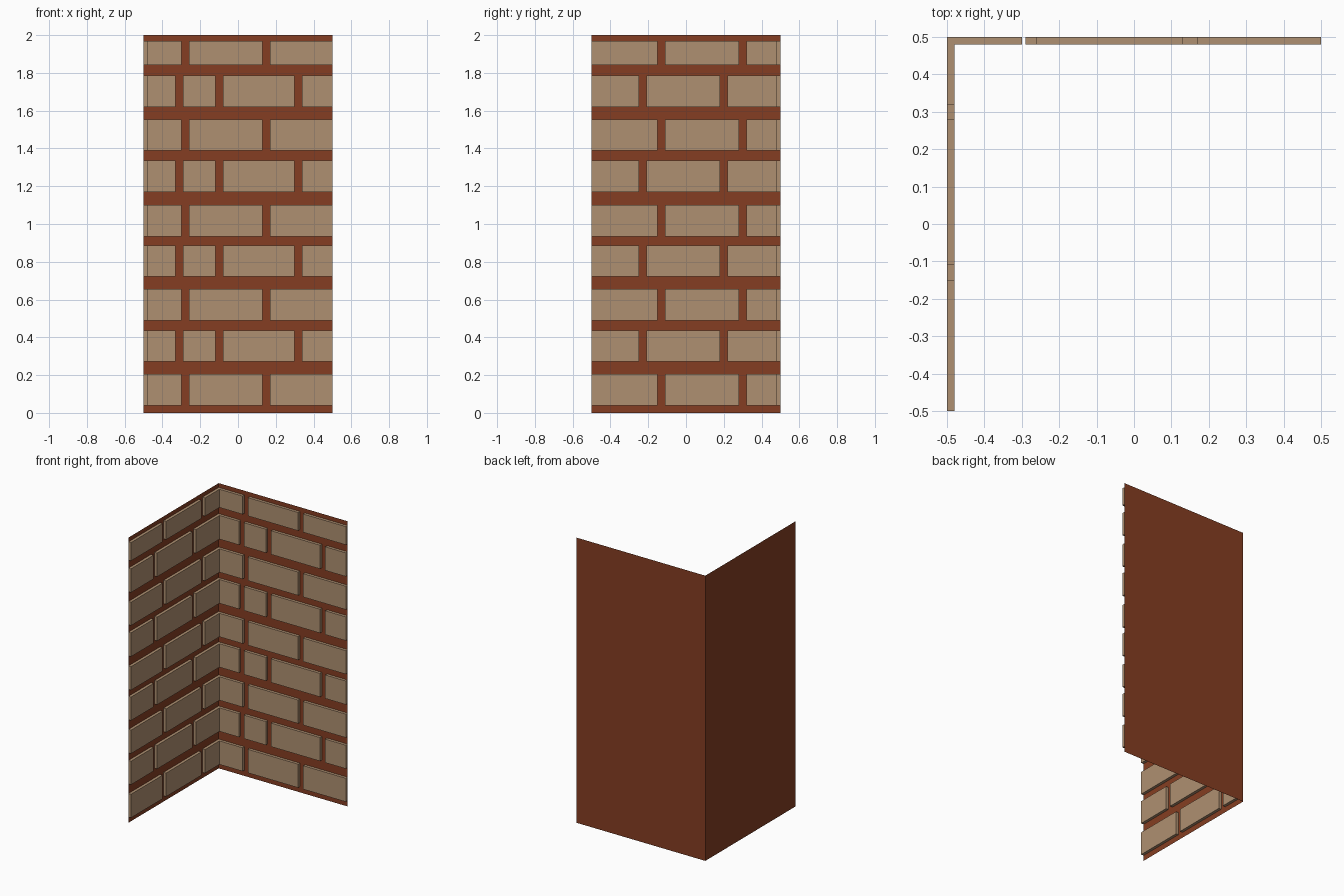
import bpy, bmesh

if "Cube" in bpy.data.objects:
    bpy.data.objects.remove(bpy.data.objects["Cube"])


def material(name, rgb):
    m = bpy.data.materials.new(name)
    m.diffuse_color = (*rgb, 1)
    m.use_nodes = True
    m.node_tree.nodes["Principled BSDF"].inputs["Base Color"].default_value = m.diffuse_color
    return m


brick_mat = material("tan brick", (0.43, 0.28, 0.165))
mortar_mat = material("rust mortar", (0.235, 0.048, 0.016))
H, T = 0.5, 0.02   # half width of the corner, brick thickness


def make_object(name, bm, mat):
    me = bpy.data.meshes.new(name)
    bm.to_mesh(me)
    bm.free()
    me.materials.append(mat)
    bpy.context.collection.objects.link(bpy.data.objects.new(name, me))


def make_wall(name, corners):
    bm = bmesh.new()
    bm.faces.new([bm.verts.new(c) for c in corners])
    make_object(name, bm, mortar_mat)


def add_brick(bm, lo, hi):
    r = bmesh.ops.create_cube(bm, size=1)
    for v in r["verts"]:
        for i in range(3):
            v.co[i] = hi[i] if v.co[i] > 0 else lo[i]
    # drop the faces that would lie flush on the mortar sheets
    hidden = [f for f in {f for v in r["verts"] for f in v.link_faces}
              if all(v.co.x < -H + 1e-4 for v in f.verts)
              or all(v.co.y > H - 1e-4 for v in f.verts)]
    bmesh.ops.delete(bm, geom=hidden, context="FACES")


# mortar sheets
make_wall("back_mortar_wall", [(-H, H, 0), (H, H, 0), (H, H, 2), (-H, H, 2)])
make_wall("left_mortar_wall", [(-H, -H, 0), (-H, H, 0), (-H, H, 2), (-H, -H, 2)])

# brick courses: bottom and top heights, then spans along each wall
courses = [(0.04, 0.205), (0.272, 0.437), (0.49, 0.655), (0.722, 0.887), (0.935, 1.10),
           (1.17, 1.337), (1.388, 1.552), (1.62, 1.786), (1.842, 1.97)]
back_spans = [[(-0.5, -0.30), (-0.26, 0.13), (0.17, 0.5)],
              [(-0.5, -0.33), (-0.29, -0.12), (-0.08, 0.30), (0.34, 0.5)]]
left_spans = [[(-0.5, -0.15), (-0.11, 0.28), (0.32, 0.5)],
              [(-0.5, -0.25), (-0.21, 0.18), (0.22, 0.5)]]

back, left = bmesh.new(), bmesh.new()
for i, (z0, z1) in enumerate(courses):
    for a, b in back_spans[i % 2]:
        add_brick(back, (a, H - T, z0), (b, H, z1))
    for a, b in left_spans[i % 2]:
        add_brick(left, (-H, a, z0), (-H + T, b, z1))
make_object("back_bricks", back, brick_mat)
make_object("left_bricks", left, brick_mat)
